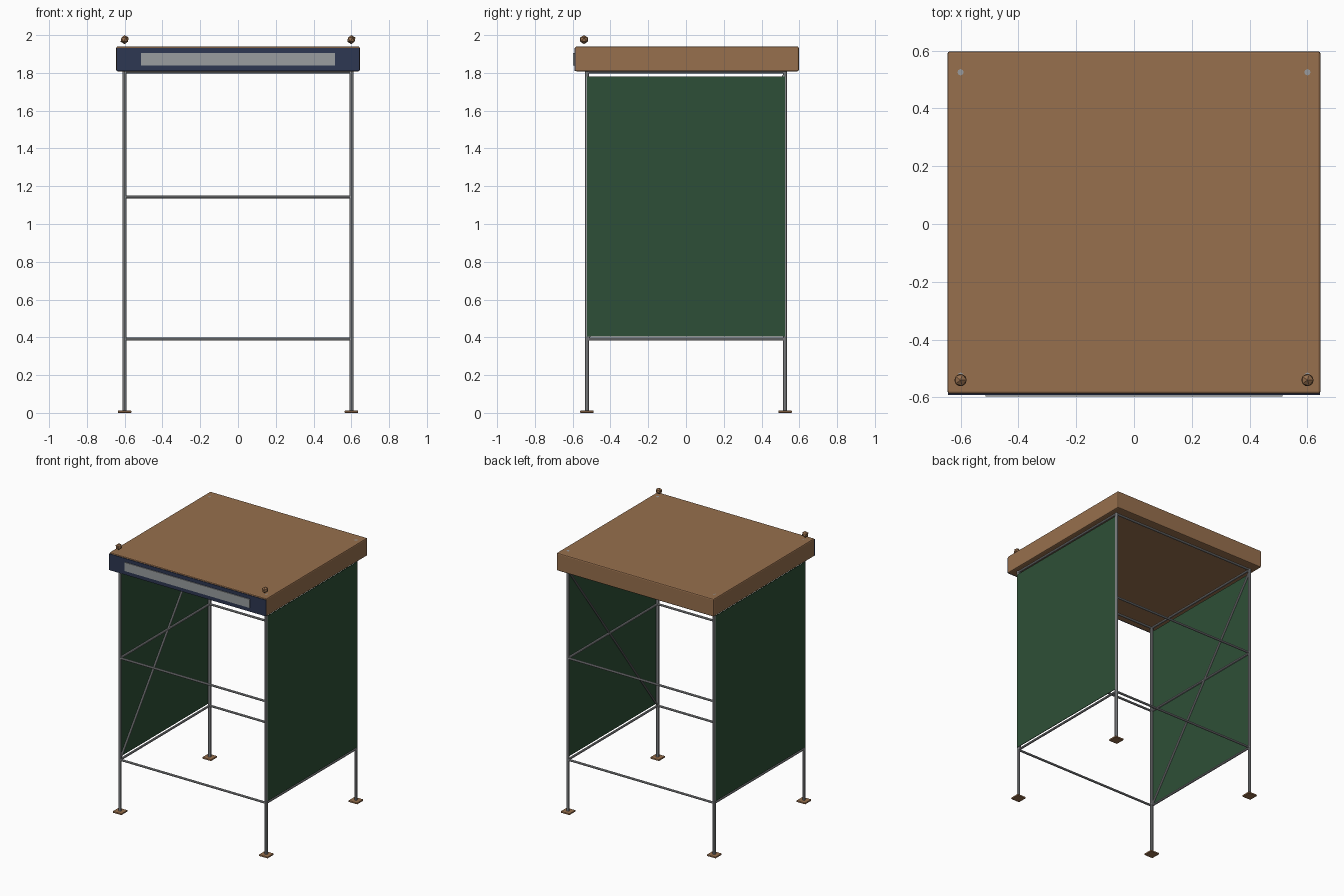
import bpy
from mathutils import Vector

cube = bpy.data.objects.get("Cube")
if cube:
    bpy.data.objects.remove(cube, do_unlink=True)


def material(name, r, g, b):
    m = bpy.data.materials.new(name)
    m.use_nodes = True
    m.diffuse_color = (r, g, b, 1)
    m.node_tree.nodes["Principled BSDF"].inputs["Base Color"].default_value = (r, g, b, 1)
    return m


BROWN = material("tan_brown", 0.31, 0.16, 0.075)
GREEN = material("dark_green", 0.027, 0.078, 0.038)
NAVY = material("navy_blue", 0.027, 0.039, 0.085)
PALE = material("sign_grey", 0.32, 0.34, 0.35)
STEEL = material("steel_grey", 0.32, 0.33, 0.34)


def finish(name, mat):
    ob = bpy.context.object
    ob.name = name
    ob.data.materials.append(mat)
    return ob


def box(name, lo, hi, mat, bevel=0):
    """Box between two opposite corners."""
    lo, hi = Vector(lo), Vector(hi)
    bpy.ops.mesh.primitive_cube_add(size=1, location=(lo + hi) / 2)
    ob = finish(name, mat)
    ob.scale = hi - lo
    bpy.ops.object.transform_apply(location=False, rotation=False, scale=True)
    if bevel:
        mod = ob.modifiers.new("soft_edges", "BEVEL")
        mod.width, mod.segments = bevel, 2
    return ob


def tube(name, a, b, radius, sides=8):
    """Steel tube between two points."""
    a, b = Vector(a), Vector(b)
    bpy.ops.mesh.primitive_cylinder_add(vertices=sides, radius=radius,
                                        depth=(b - a).length, location=(a + b) / 2)
    ob = finish(name, STEEL)
    ob.rotation_euler = (b - a).to_track_quat("Z", "Y").to_euler()
    bpy.ops.object.shade_smooth_by_angle()
    return ob


X, Y = 0.6, 0.525
LOW, MID, TOP = 0.39, 1.143, 1.804
ROOF_LOW, ROOF_TOP = 1.808, 1.94
ENDS = (("front", -1), ("back", 1))
SIDES = (("right", -1), ("left", 1))
LEVELS = (("low", LOW), ("middle", MID), ("top", TOP))

# Posts with foot plates
for end, sy in ENDS:
    for side, sx in SIDES:
        x, y = sx * X, sy * Y
        tube(f"{end}_{side}_post", (x, y, 0.005), (x, y, ROOF_TOP), 0.011)
        box(f"{end}_{side}_foot", (x - 0.036, y - 0.036, 0),
            (x + 0.036, y + 0.036, 0.012), BROWN, 0.003)

# Horizontal rails around the frame
for level, z in LEVELS:
    for end, sy in ENDS:
        tube(f"{end}_{level}_rail", (-X, sy * Y, z), (X, sy * Y, z), 0.008)
    for side, sx in SIDES:
        tube(f"{side}_{level}_rail", (sx * X, -Y, z), (sx * X, Y, z), 0.008)

# Side panels and diagonal braces
for side, sx in SIDES:
    x = sx * (X + 0.009)
    box(f"{side}_panel", (x - 0.002, -Y, LOW + 0.015), (x + 0.002, Y, 1.78), GREEN)
    tube(f"{side}_brace", (sx * X, -Y, LOW), (sx * X, Y, TOP - 0.01), 0.007)

# Roof slab with fascia and blank sign
box("roof", (-0.645, -0.587, ROOF_LOW), (0.645, 0.597, ROOF_TOP), BROWN, 0.008)
box("fascia", (-0.643, -0.591, ROOF_LOW + 0.002), (0.643, -0.584, 1.931), NAVY)
box("sign_plate", (-0.513, -0.597, 1.84), (0.513, -0.590, 1.904), PALE)

# Faceted knobs above the front corners
for side, sx in SIDES:
    bpy.ops.mesh.primitive_ico_sphere_add(subdivisions=1, radius=0.024,
                                          location=(sx * X, -0.54, 1.976))
    finish(f"{side}_roof_knob", BROWN)
